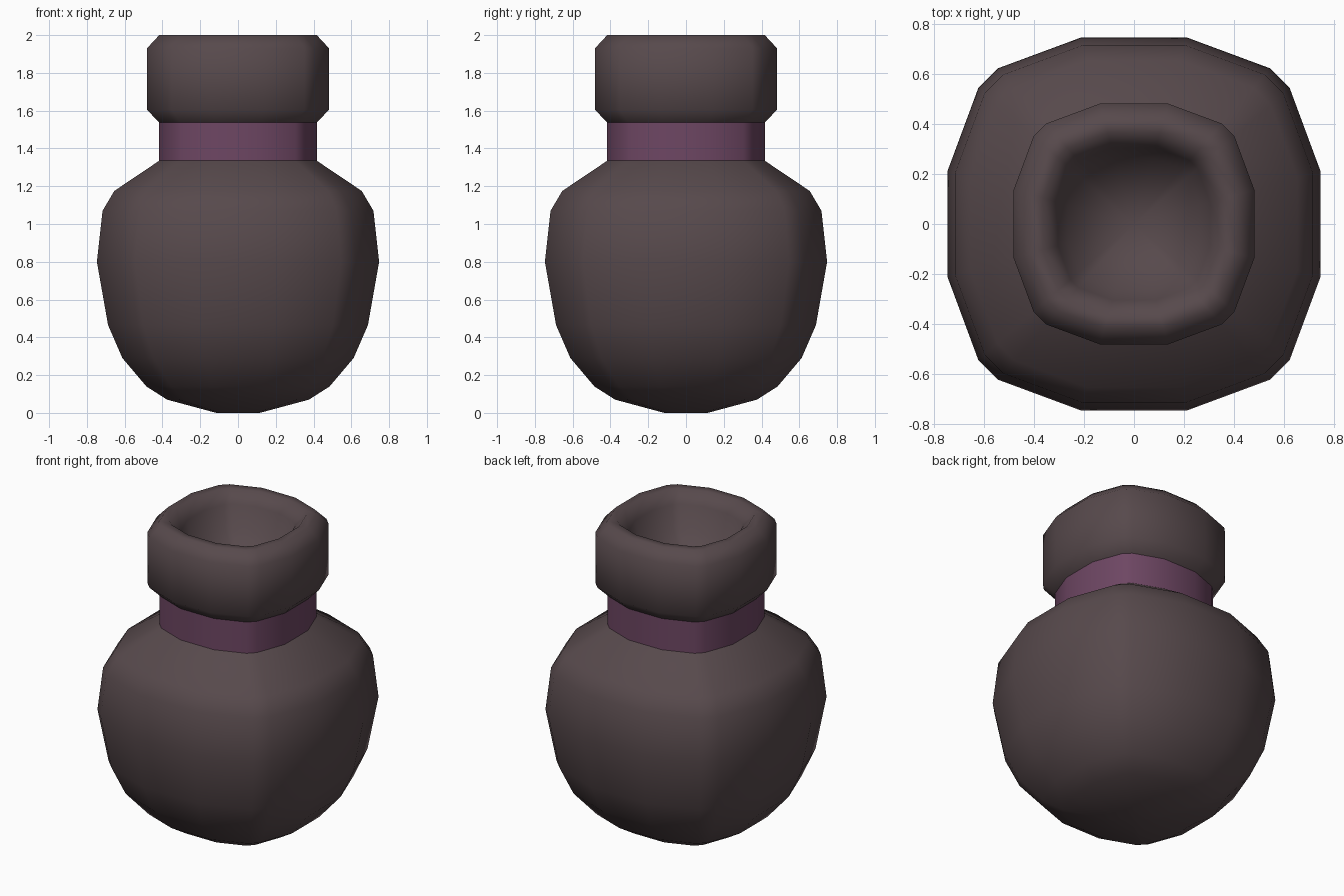
import bpy, bmesh

if "Cube" in bpy.data.objects:
    bpy.data.objects.remove(bpy.data.objects["Cube"])

def material(name, rgb):
    m = bpy.data.materials.new(name)
    m.diffuse_color = (*rgb, 1)
    m.use_nodes = True
    m.node_tree.nodes["Principled BSDF"].inputs["Base Color"].default_value = m.diffuse_color
    return m

dark = material("dark clay", (0.095, 0.067, 0.072))
purple = material("purple band", (0.155, 0.062, 0.125))

# Rounded-square cross-section, unit half width, repeated in four quadrants
QUARTER = [(1, .285), (.835, .73), (.73, .835), (.285, 1)]
RING = []
for c, s in ((1, 0), (0, 1), (-1, 0), (0, -1)):
    RING += [(x * c - y * s, x * s + y * c) for x, y in QUARTER]

def loft(name, profile, mat, start=None, end=None):
    """Stack scaled rings (half width, z); start/end are heights of centre caps."""
    bm = bmesh.new()
    rings = [[bm.verts.new((x * r, y * r, z)) for x, y in RING] for r, z in profile]
    n = len(RING)
    for a, b in zip(rings, rings[1:]):
        for i in range(n):
            j = (i + 1) % n
            bm.faces.new((a[i], a[j], b[j], b[i]))
    for z, ring, flip in ((start, rings[0], True), (end, rings[-1], False)):
        if z is not None:
            tip = bm.verts.new((0, 0, z))
            for i in range(n):
                a, b = ring[i], ring[(i + 1) % n]
                bm.faces.new((b, a, tip) if flip else (a, b, tip))
    me = bpy.data.meshes.new(name)
    bm.to_mesh(me)
    bm.free()
    me.materials.append(mat)
    ob = bpy.data.objects.new(name, me)
    bpy.context.collection.objects.link(ob)
    bpy.ops.object.select_all(action='DESELECT')
    ob.select_set(True)
    bpy.context.view_layer.objects.active = ob
    bpy.ops.object.shade_smooth_by_angle(angle=1.1)

# Round pot body
loft("pot_body", [(.115, 0), (.375, .07), (.485, .14), (.612, .29), (.688, .465),
                  (.747, .8), (.717, 1.07), (.655, 1.175), (.417, 1.335)], dark, start=0)
# Coloured neck band
loft("neck_band", [(.417, 1.335), (.417, 1.537)], purple)
# Thick rim with a hollow mouth
loft("rim", [(.417, 1.537), (.482, 1.605), (.482, 1.93), (.417, 2), (.365, 2),
             (.305, 1.93), (.265, 1.77)], dark, end=1.66)
